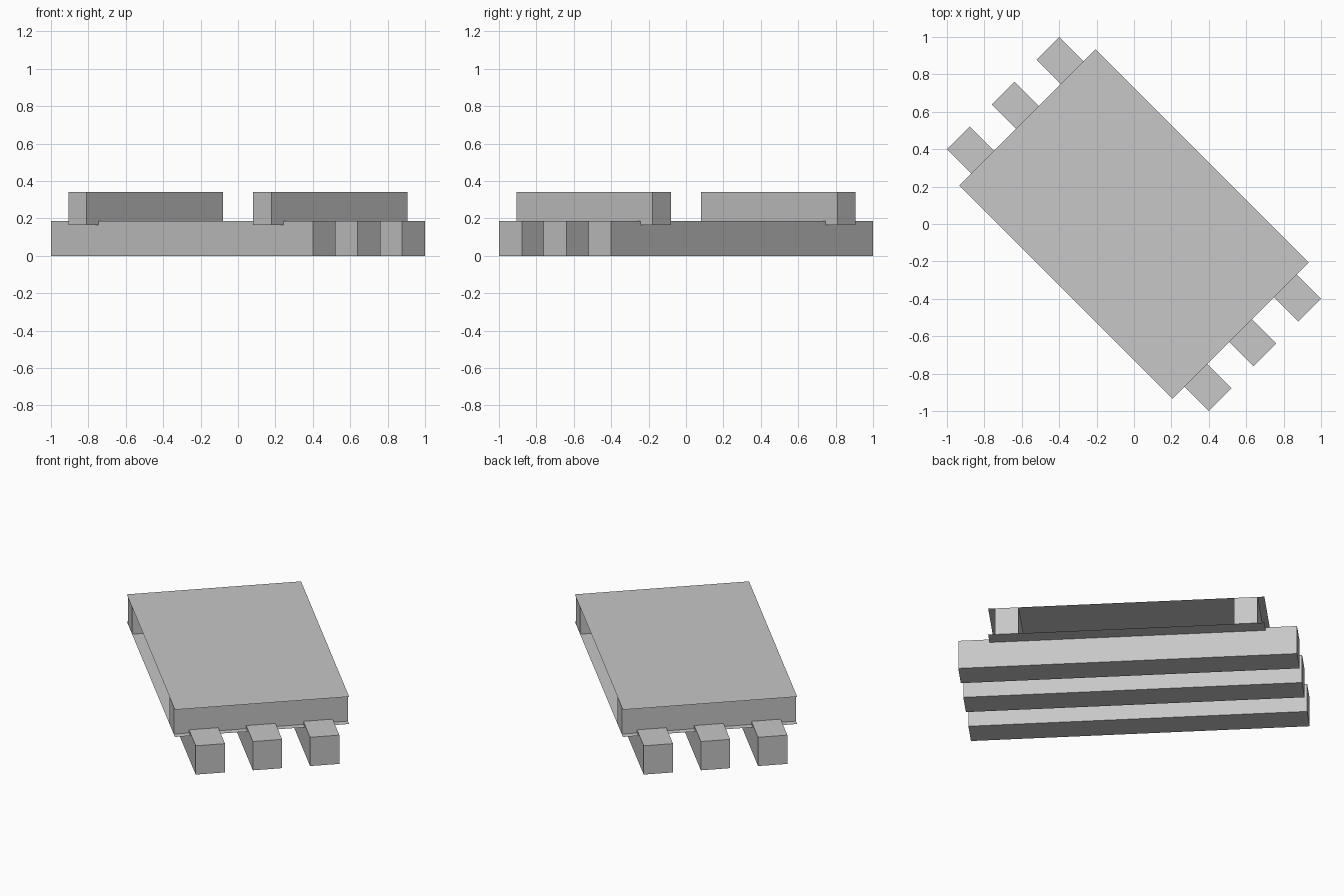
import bpy
import bmesh
import math
from mathutils import Matrix

cube = bpy.data.objects.get("Cube")
if cube:
    bpy.data.objects.remove(cube, do_unlink=True)

# One plain grey for everything
grey = bpy.data.materials.new("plain grey")
grey.use_nodes = True
colour = (0.57, 0.57, 0.57, 1)
grey.diffuse_color = colour
grey.node_tree.nodes["Principled BSDF"].inputs["Base Color"].default_value = colour

# The whole pallet stands turned on its vertical axis
TURN = Matrix.Rotation(math.radians(-45), 4, "Z")

RAIL_HALF, RAIL_WIDTH, RAIL_TOP = 0.99, 0.173, 0.185
DECK_HALF, DECK_SIDE = 0.807, 0.515
DECK_LOW, DECK_TOP = 0.165, 0.34


def add_part(name, bm):
    bm.transform(TURN)
    mesh = bpy.data.meshes.new(name)
    bm.to_mesh(mesh)
    bm.free()
    mesh.materials.append(grey)
    obj = bpy.data.objects.new(name, mesh)
    bpy.context.collection.objects.link(obj)


def box(name, x, y, z):
    """Box from (low, high) ranges along the pallet's own axes."""
    bm = bmesh.new()
    bmesh.ops.create_cube(bm, size=1)
    for v in bm.verts:
        for axis, (low, high) in enumerate((x, y, z)):
            v.co[axis] = high if v.co[axis] > 0 else low
    add_part(name, bm)


def sheet(name, z):
    """Flat sheet without thickness."""
    bm = bmesh.new()
    bmesh.ops.create_grid(bm, x_segments=1, y_segments=1, size=1)
    for v in bm.verts:
        v.co = (v.co.x * DECK_HALF, v.co.y * DECK_SIDE, z)
    add_part(name, bm)


# Three long rails on the ground
for name, y in (("right_rail", -0.338), ("middle_rail", 0), ("left_rail", 0.338)):
    box(name, (-RAIL_HALF, RAIL_HALF),
        (y - RAIL_WIDTH / 2, y + RAIL_WIDTH / 2), (0, RAIL_TOP))

# Cross blocks near both ends
for name, x in (("front_block", (0.63, 0.767)), ("back_block", (-0.767, -0.63))):
    box(name, x, (-DECK_SIDE, DECK_SIDE), (DECK_LOW, DECK_TOP))

# Lower and upper deck sheets
sheet("lower_deck", DECK_LOW)
sheet("upper_deck", DECK_TOP)
